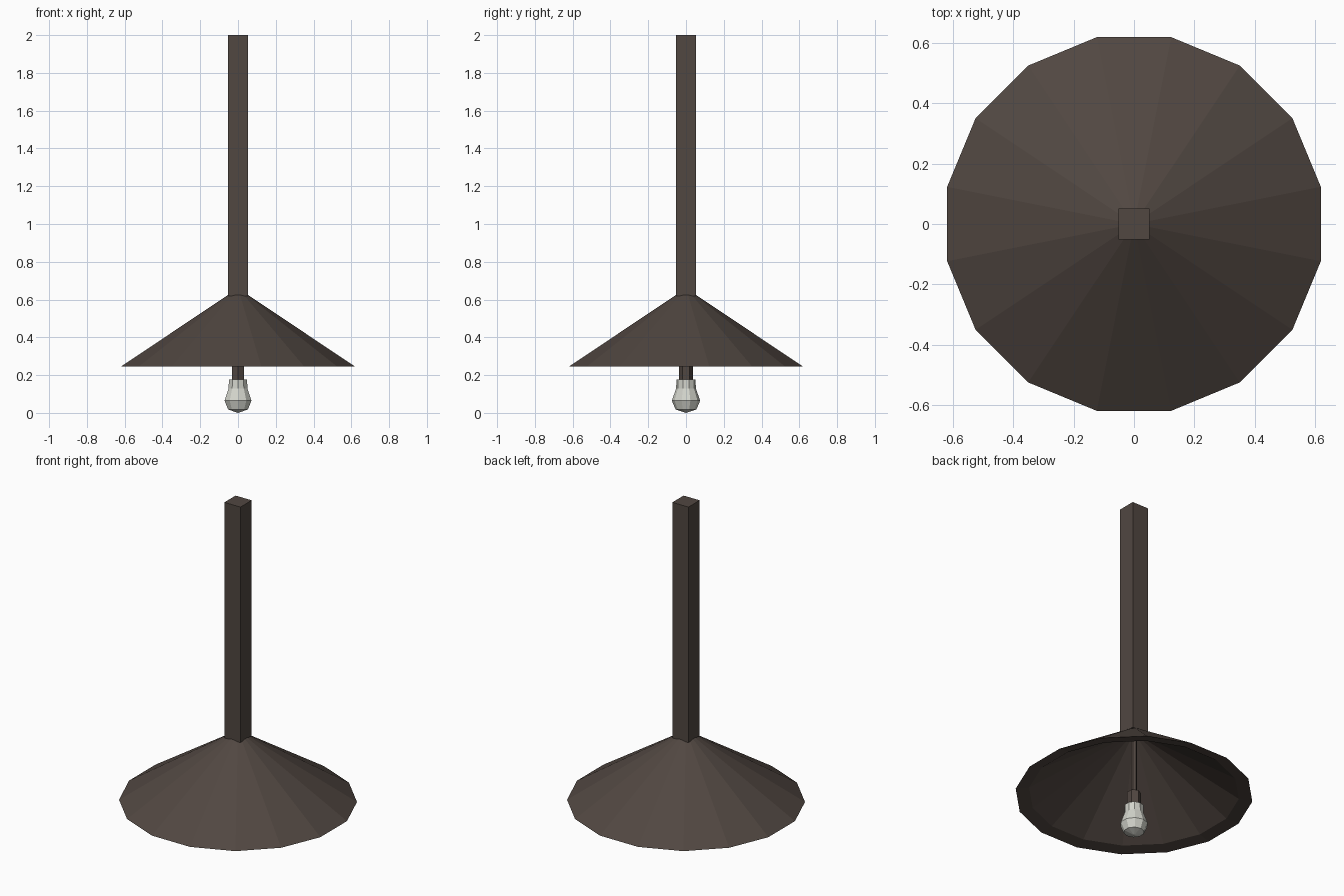
import bpy, math

if "Cube" in bpy.data.objects:
    bpy.data.objects.remove(bpy.data.objects["Cube"])

def material(name, rgb):
    m = bpy.data.materials.new(name)
    m.diffuse_color = (*rgb, 1)
    m.use_nodes = True
    m.node_tree.nodes["Principled BSDF"].inputs["Base Color"].default_value = m.diffuse_color
    return m

BRONZE = material("dark bronze", (0.082, 0.063, 0.053))
GLASS = material("pale glass", (0.65, 0.66, 0.60))

def lathe(name, profile, sides, start, mat):
    """Flat-faced revolve of (radius, z) points; radius 0 makes a pole."""
    verts, rings, faces = [], [], []
    for r, z in profile:
        n = 1 if r == 0 else sides
        rings.append([len(verts) + i % n for i in range(sides)])
        for i in range(n):
            a = start + 2 * math.pi * i / sides
            verts.append((r * math.cos(a), r * math.sin(a), z))
    for lo, hi in zip(rings, rings[1:]):
        for i in range(sides):
            j = (i + 1) % sides
            loop = list(dict.fromkeys([lo[i], lo[j], hi[j], hi[i]]))
            if len(loop) > 2:
                faces.append(loop)
    me = bpy.data.meshes.new(name)
    me.from_pydata(verts, [], faces)
    me.materials.append(mat)
    ob = bpy.data.objects.new(name, me)
    bpy.context.collection.objects.link(ob)
    return ob

# square hanging rod
lathe("hanging_rod", [(0, 0.62), (0.0735, 0.62), (0.0735, 2.0), (0, 2.0)],
      4, math.pi / 4, BRONZE)
# hollow conical shade with a rim (inner skin first, then outer)
lathe("shade", [(0, 0.63), (0.56, 0.257), (0.632, 0.245), (0, 0.66)],
      16, math.pi / 16, BRONZE)
# thin stem inside the shade
lathe("inner_stem", [(0, 0.25), (0.016, 0.25), (0.016, 0.63), (0, 0.63)],
      6, math.pi / 2, BRONZE)
# bulb socket
lathe("socket", [(0, 0.165), (0.037, 0.165), (0.037, 0.26), (0, 0.26)],
      6, math.pi / 2, BRONZE)
# faceted bulb
lathe("bulb", [(0, 0.0), (0.055, 0.018), (0.075, 0.065), (0.052, 0.13),
               (0.051, 0.177), (0, 0.177)], 10, math.pi / 2, GLASS)
